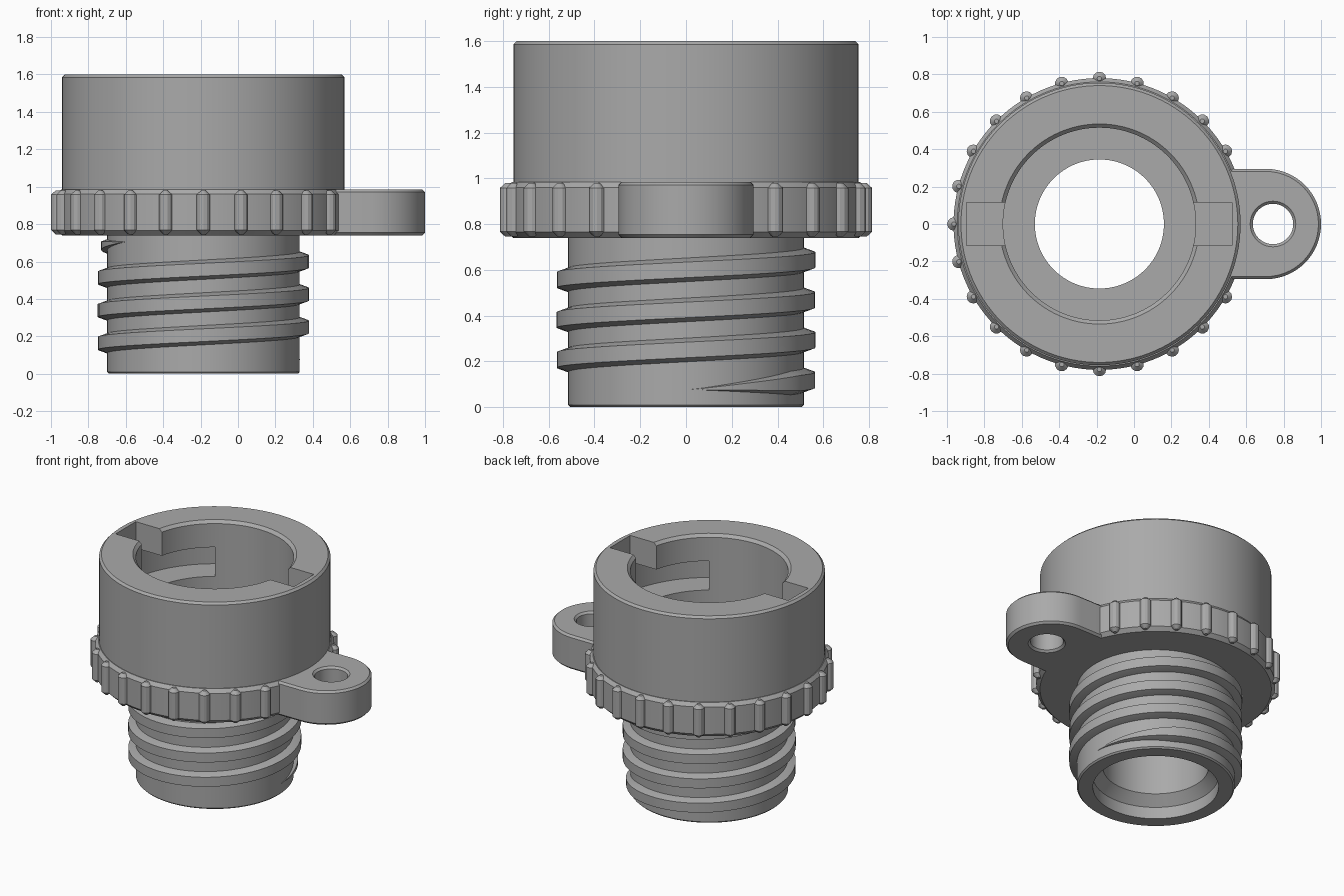
import bpy, bmesh, math
from math import sin, cos, radians, pi

CX = -0.185          # x of the main axis
cube = bpy.data.objects.get("Cube")
if cube:
    bpy.data.objects.remove(cube, do_unlink=True)

grey = bpy.data.materials.new("plain grey")
grey.use_nodes = True
COLOUR = (0.40, 0.40, 0.40, 1)
grey.diffuse_color = COLOUR
grey.node_tree.nodes["Principled BSDF"].inputs["Base Color"].default_value = COLOUR


def finish(bm, name, x=CX):
    bmesh.ops.recalc_face_normals(bm, faces=bm.faces)
    mesh = bpy.data.meshes.new(name)
    bm.to_mesh(mesh)
    bm.free()
    mesh.materials.append(grey)
    ob = bpy.data.objects.new(name, mesh)
    ob.location.x = x
    bpy.context.collection.objects.link(ob)
    return ob


def skin(bm, rings, closed):
    """Join equal rings of points with quads; cap the ends unless closed."""
    loops = [[bm.verts.new(p) for p in ring] for ring in rings]
    n = len(loops[0])
    pairs = list(zip(loops, loops[1:])) + ([(loops[-1], loops[0])] if closed else [])
    for a, b in pairs:
        for i in range(n):
            j = (i + 1) % n
            bm.faces.new((a[i], a[j], b[j], b[i]))
    if not closed:
        bm.faces.new(loops[0])
        bm.faces.new(loops[-1])


def prism(bm, outline, z0, z1):
    skin(bm, [[(x, y, z) for x, y in outline] for z in (z0, z1)], False)


def arc(r, a0, a1, n, x=0.0):
    return [(x + r * cos(radians(a0 + (a1 - a0) * i / n)),
             r * sin(radians(a0 + (a1 - a0) * i / n))) for i in range(n + 1)]


def cut(ob, cutter):
    cutter.hide_render = True
    cutter.hide_viewport = True
    mod = ob.modifiers.new(cutter.name, "BOOLEAN")
    mod.object = cutter
    mod.operation = "DIFFERENCE"
    mod.solver = "EXACT"


def apply_mods(ob):
    deps = bpy.context.evaluated_depsgraph_get()
    ob.data = bpy.data.meshes.new_from_object(ob.evaluated_get(deps))
    ob.modifiers.clear()


def smooth(ob):
    bpy.ops.object.select_all(action="DESELECT")
    ob.select_set(True)
    bpy.context.view_layer.objects.active = ob
    bpy.ops.object.shade_smooth_by_angle(angle=radians(28))


# Body: stepped tube, grip collar and socket turned from one profile
profile = [(0.505, 0), (0.515, 0.01), (0.515, 0.74),
           (0.755, 0.74), (0.78, 0.765), (0.78, 0.96), (0.76, 0.985),
           (0.755, 0.985), (0.755, 1.585), (0.74, 1.6),
           (0.535, 1.6), (0.515, 1.58), (0.515, 0.90),
           (0.345, 0.90), (0.345, 0.15), (0.41, 0.085), (0.41, 0)]
bm = bmesh.new()
STEPS = 120
skin(bm, [[(r * cos(2 * pi * k / STEPS), r * sin(2 * pi * k / STEPS), z)
           for r, z in profile] for k in range(STEPS)], True)
body = finish(bm, "body")

# Twist-lock slots: two drop-in notches, each leading into a side track
for side, turn in (("left", 0), ("right", 180)):
    bm = bmesh.new()
    s = 1 if turn == 0 else -1
    prism(bm, [(0.3 * s, -0.115), (0.71 * s, -0.115),
               (0.71 * s, 0.115), (0.3 * s, 0.115)], 1.199, 1.7)
    cut(body, finish(bm, side + "_notch_cutter"))
    bm = bmesh.new()
    prism(bm, arc(0.71, turn - 55, turn, 18) + arc(0.45, turn, turn - 55, 18), 1.2, 1.41)
    cut(body, finish(bm, side + "_track_cutter"))
apply_mods(body)
smooth(body)

# Grip ribs around the collar, left out where the lug sits
bm = bmesh.new()
for k in range(2, 23):
    a = radians(15 * k)
    rings = []
    for z, r in ((0.745, 0.012), (0.768, 0.036), (0.957, 0.036), (0.98, 0.012)):
        rings.append([(0.778 * cos(a) + r * cos(a + t * pi / 6),
                       0.778 * sin(a) + r * sin(a + t * pi / 6), z) for t in range(12)])
    skin(bm, rings, False)
smooth(finish(bm, "grip_ribs"))

# Lug with a round eye
bm = bmesh.new()
prism(bm, [(0.40, -0.295)] + arc(0.295, -90, 90, 32, 0.705) + [(0.40, 0.295)], 0.74, 0.985)
lug = finish(bm, "lug", 0)
bm = bmesh.new()
prism(bm, arc(0.108, 0, 352.5, 47, 0.743), 0.6, 1.1)
cut(lug, finish(bm, "eye_cutter", 0))
bevel = lug.modifiers.new("edge", "BEVEL")
bevel.width = 0.014
bevel.segments = 1
bevel.limit_method = "ANGLE"
bevel.angle_limit = radians(45)
apply_mods(lug)
smooth(lug)

# Screw thread: trapezoid swept up the tube, fading out at both ends
START, END, FADE, PITCH = 3, 1295, 60, 0.175
bm = bmesh.new()
rings = []
count = 260
for i in range(count + 1):
    deg = START + (END - START) * i / count
    f = max(0.04, min(1, (deg - START) / FADE, (END - deg) / FADE))
    mid = 0.075 + PITCH * deg / 360
    a = radians(deg)
    section = [(0.50, 0.054 * f), (0.515, 0.052 * f), (0.515 + 0.05 * f, 0.034 * f)]
    section += [(r, -h) for r, h in reversed(section)]
    rings.append([(r * cos(a), r * sin(a), mid + h) for r, h in section])
skin(bm, rings, False)
smooth(finish(bm, "screw_thread"))
